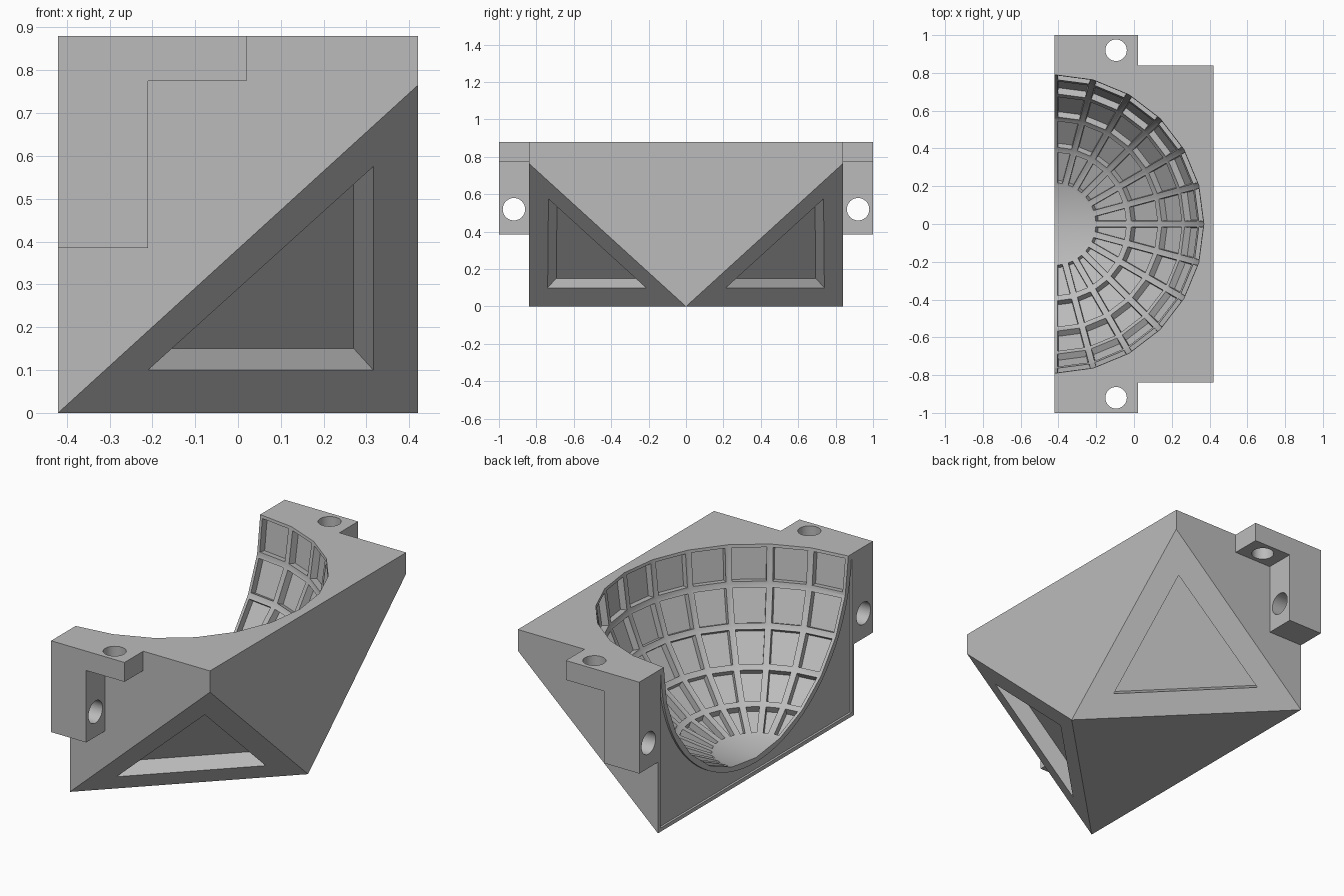
import bpy, bmesh, math
from mathutils import Vector, Matrix

cube = bpy.data.objects.get("Cube")
if cube:
    bpy.data.objects.remove(cube, do_unlink=True)

X, Y, H = 0.42, 0.84, 0.88          # half depth, half width, height
CORNER = 0.765                      # height of the chamfer at the outer corners
CENTRE = Vector((-X, 0, H))         # centre of the bowl
RADIUS = 0.79

grey = bpy.data.materials.new("concrete_grey")
grey.use_nodes = True
grey.diffuse_color = (0.5, 0.5, 0.5, 1)
grey.node_tree.nodes["Principled BSDF"].inputs["Base Color"].default_value = (0.5, 0.5, 0.5, 1)


def finish(bm, name):
    bmesh.ops.recalc_face_normals(bm, faces=bm.faces)
    mesh = bpy.data.meshes.new(name)
    bm.to_mesh(mesh)
    bm.free()
    mesh.materials.append(grey)
    obj = bpy.data.objects.new(name, mesh)
    bpy.context.collection.objects.link(obj)
    return obj


def hull(name, points):
    bm = bmesh.new()
    for p in points:
        bm.verts.new(p)
    bmesh.ops.convex_hull(bm, input=bm.verts)
    bmesh.ops.dissolve_limit(bm, angle_limit=0.01, verts=bm.verts, edges=bm.edges)
    return finish(bm, name)


def prism(name, points, offset):
    bm = bmesh.new()
    face = bm.faces.new([bm.verts.new(p) for p in points])
    out = bmesh.ops.extrude_face_region(bm, geom=[face], use_keep_orig=True)
    verts = [v for v in out["geom"] if isinstance(v, bmesh.types.BMVert)]
    bmesh.ops.translate(bm, verts=verts, vec=offset)
    return finish(bm, name)


def cylinder(name, centre, axis, radius, length, segments=32):
    bm = bmesh.new()
    turn = Vector((0, 0, 1)).rotation_difference(Vector(axis)).to_matrix().to_4x4()
    bmesh.ops.create_cone(bm, cap_ends=True, segments=segments, radius1=radius,
                          radius2=radius, depth=length,
                          matrix=Matrix.Translation(centre) @ turn)
    return finish(bm, name)


def cut(target, cutter):
    cutter.hide_render = True
    mod = target.modifiers.new("cut", "BOOLEAN")
    mod.operation = "DIFFERENCE"
    mod.solver = "EXACT"
    mod.object = cutter
    bpy.context.view_layer.objects.active = target
    bpy.ops.object.modifier_apply(modifier=mod.name)
    bpy.data.objects.remove(cutter, do_unlink=True)


def smooth(obj):
    bpy.ops.object.select_all(action="DESELECT")
    obj.select_set(True)
    bpy.context.view_layer.objects.active = obj
    bpy.ops.object.shade_smooth_by_angle(angle=math.radians(25))


# Block with two sloping lower corners
points = [(-X, 0, H), (X, 0, 0)]
for s in (-1, 1):
    points += [(-X, s * Y, 0), (-X, s * Y, H), (X, s * Y, H), (X, s * Y, CORNER)]
block = hull("block", points)

# Triangular pocket sunk square into each sloping corner
slope = CORNER / (2 * X)
for s in (-1, 1):
    inward = Vector((-slope, -s * slope, 1)).normalized()
    tri = []
    for x, z in ((-0.21, 0.10), (0.316, 0.10), (0.316, 0.575)):
        tri.append(Vector((x, -s * (x - X - z / slope), z)) - inward * 0.03)
    cut(block, prism("pocket_cutter", tri, inward * 0.113))

# Shallow panel around the bowl on the open side
panel = prism("panel_cutter", [(-X - 0.05, y, z) for y, z in
              ((-0.82, 0.02), (0.82, 0.02), (0.82, 0.85), (-0.82, 0.85))], (0.062, 0, 0))
cut(panel, cylinder("bowl_rim", CENTRE, (1, 0, 0), 0.815, 0.4, 96))
cut(block, panel)

# Bowl with five rows of coffers, each an inset and sunk sphere face
bm = bmesh.new()
bmesh.ops.create_uvsphere(bm, u_segments=24, v_segments=12, radius=RADIUS)
coffers = [f for f in bm.faces if len(f.verts) == 4 and f.calc_center_median().z < 0]
bmesh.ops.inset_individual(bm, faces=coffers, thickness=0.016, use_even_offset=True)
bmesh.ops.inset_individual(bm, faces=coffers, thickness=0, depth=0.036)
bmesh.ops.translate(bm, verts=bm.verts, vec=CENTRE)
cut(block, finish(bm, "bowl_cutter"))
smooth(block)

# Stepped bolt lugs at both ends, drilled from above and from the side
for s, side in ((-1, "right"), (1, "left")):
    outline = [(-X, 0.385), (-X / 2, 0.385), (-X / 2, 0.775),
               (0.02, 0.775), (0.02, H), (-X, H)]
    lug = prism(side + "_bolt_lug", [(x, s * Y, z) for x, z in outline], (0, s * (1 - Y), 0))
    cut(lug, cylinder("top_hole", (-0.095, s * 0.92, 0.85), (0, 0, 1), 0.057, 0.4))
    cut(lug, cylinder("side_hole", (-0.3, s * 0.92, 0.52), (1, 0, 0), 0.06, 0.5))
    smooth(lug)
